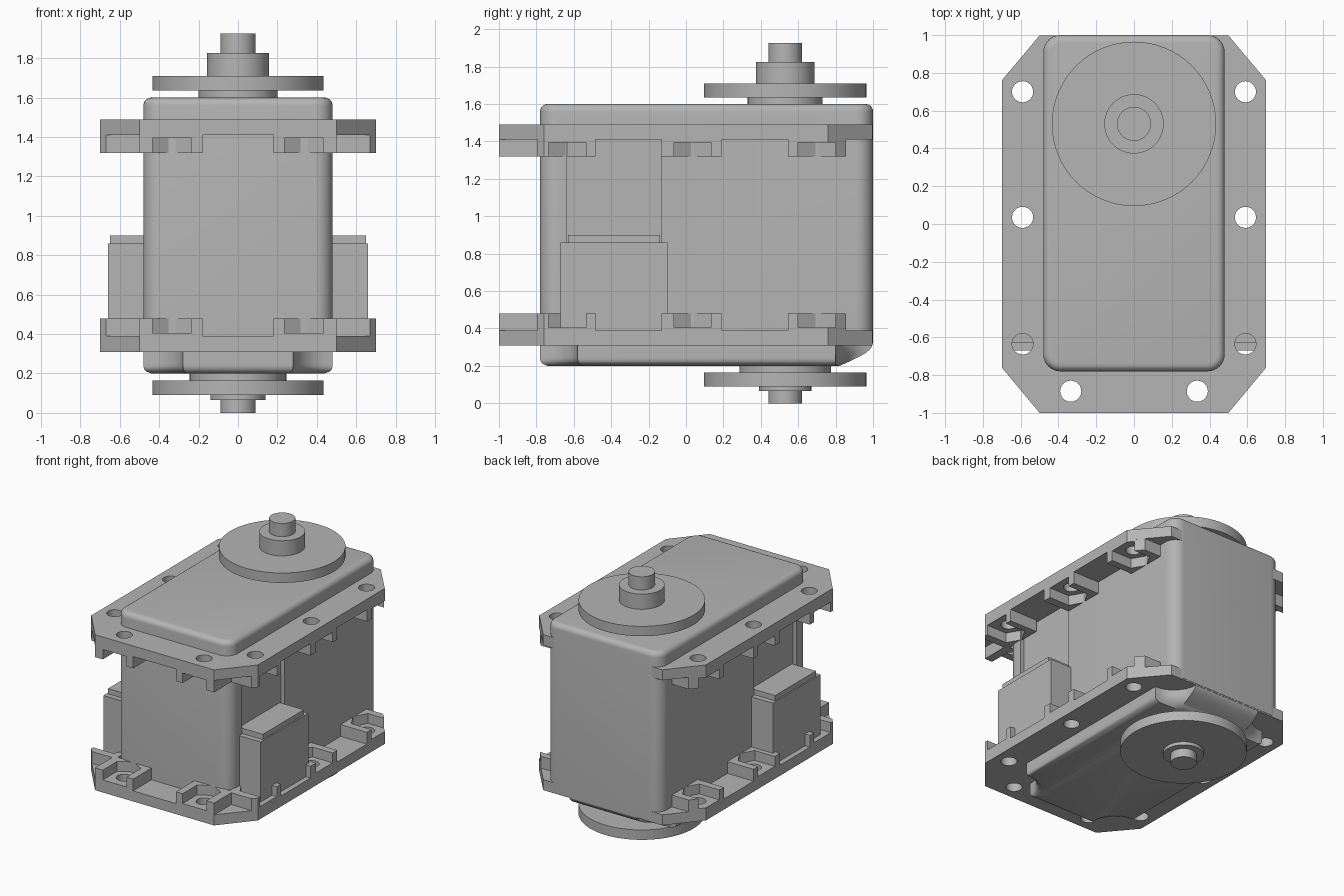
import bpy, bmesh, math
from mathutils import Matrix

if "Cube" in bpy.data.objects:
    bpy.data.objects.remove(bpy.data.objects["Cube"])

grey = bpy.data.materials.new("grey_plastic")
grey.diffuse_color = (0.46, 0.46, 0.46, 1)
grey.use_nodes = True
grey.node_tree.nodes["Principled BSDF"].inputs["Base Color"].default_value = grey.diffuse_color


def finish(name, bm):
    bmesh.ops.recalc_face_normals(bm, faces=bm.faces)
    me = bpy.data.meshes.new(name)
    bm.to_mesh(me)
    bm.free()
    me.materials.append(grey)
    ob = bpy.data.objects.new(name, me)
    bpy.context.collection.objects.link(ob)
    return ob


def activate(ob):
    bpy.ops.object.select_all(action='DESELECT')
    ob.select_set(True)
    bpy.context.view_layer.objects.active = ob


def smooth(ob):
    activate(ob)
    bpy.ops.object.shade_smooth_by_angle(angle=math.radians(35))


def prism(name, pts, z0, z1, fillet=0):
    """Extrude an outline from z0 to z1, optionally rounding the top rim."""
    bm = bmesh.new()
    f = bm.faces.new([bm.verts.new((x, y, z0)) for x, y in pts])
    r = bmesh.ops.extrude_face_region(bm, geom=[f])
    top = [v for v in r['geom'] if isinstance(v, bmesh.types.BMVert)]
    for v in top:
        v.co.z = z1
    if fillet:
        rim = [e for e in bm.edges if all(v in top for v in e.verts)]
        bmesh.ops.bevel(bm, geom=rim, offset=fillet, segments=5, profile=0.5, affect='EDGES')
    return finish(name, bm)


def rect(x0, x1, y0, y1):
    return [(x0, y0), (x1, y0), (x1, y1), (x0, y1)]


def arc(cx, cy, r, a0, a1, n=8):
    return [(cx + r * math.cos(math.radians(a0 + (a1 - a0) * i / n)),
             cy + r * math.sin(math.radians(a0 + (a1 - a0) * i / n))) for i in range(n + 1)]


def boolean(ob, tool, op):
    m = ob.modifiers.new("b", 'BOOLEAN')
    m.operation, m.object, m.solver = op, tool, 'EXACT'
    activate(ob)
    bpy.ops.object.modifier_apply(modifier=m.name)
    bpy.data.objects.remove(tool, do_unlink=True)


# Main case with rounded corners and a softened top rim
R = 0.09
case = prism("case", arc(0.48 - R, 1 - R, R, 0, 90) + arc(R - 0.48, 1 - R, R, 90, 180)
             + arc(R - 0.48, R - 0.78, R, 180, 270) + arc(0.48 - R, R - 0.78, R, 270, 360),
             0.32, 1.6, 0.04)
# Shallow recess above each connector
for s in (-1, 1):
    a, b = sorted((s * 0.45, s * 0.6))
    boolean(case, prism("recess", rect(a, b, -0.64, -0.13), 0.42, 1.41), 'DIFFERENCE')
smooth(case)

# Bottom cover: scalloped corners, rounded rim, back end curving up
outline = (arc(0.48, 1, 0.2, 270, 180) + arc(-0.48, 1, 0.2, 360, 270)
           + arc(-0.48, -0.78, 0.2, 90, 0) + arc(0.48, -0.78, 0.2, 180, 90))
bm = bmesh.new()
rings = []
N = 10
for i in range(N + 1):
    t = i / N
    z = 0.2 + 0.12 * t
    d = max(0, 0.04 - (z - 0.2))
    inset = 0.04 - math.sqrt(max(0, 0.04 ** 2 - d * d))
    k = 0.1 + 0.89 * math.sin(t * math.pi / 2)
    ring = []
    for x, y in outline:
        x *= 1 - inset / 0.48
        y = 0.8 + (y - 0.8) * k if y > 0.8 else y + inset * (0.8 - y) / 1.58
        ring.append(bm.verts.new((x, y, z)))
    rings.append(ring)
n = len(outline)
for a, b in zip(rings, rings[1:]):
    for j in range(n):
        bm.faces.new((a[j], a[(j + 1) % n], b[(j + 1) % n], b[j]))
bm.faces.new(rings[0])
bm.faces.new(rings[-1])
smooth(finish("bottom_cover", bm))

# Mounting flange: eight-sided plate, pads, nut pockets and screw holes
E = 0.998
flange = prism("bottom_flange", [(0.5, -1), (0.7, -0.76), (0.7, 0.76), (0.5, E),
                                 (-0.5, E), (-0.7, 0.76), (-0.7, -0.76), (-0.5, -1)], 0.31, 0.39)
pads = [rect(0.18, 0.5, -1, -0.77),
        [(0.47, -0.795), (0.671, -0.795), (0.7, -0.76), (0.7, -0.485), (0.47, -0.485)],
        rect(0.47, 0.7, -0.13, 0.19),
        [(0.47, 0.545), (0.7, 0.545), (0.7, 0.76), (0.62, 0.855), (0.47, 0.855)]]
pocket = [(-0.115, 0), (-0.058, -0.1), (0.2, -0.1), (0.2, 0.1), (-0.058, 0.1)]
holes = [(0.335, -0.885, True), (0.59, -0.635, False), (0.59, 0.035, False), (0.59, 0.70, False)]
for s in (-1, 1):
    for p in pads:
        boolean(flange, prism("pad", [(s * x, y) for x, y in p], 0.35, 0.48), 'UNION')
for s in (-1, 1):
    for hx, hy, front in holes:
        nut = [(hx + v, hy - u) if front else (hx + u, hy + v) for u, v in pocket]
        boolean(flange, prism("nut", [(s * x, y) for x, y in nut], 0.405, 0.55), 'DIFFERENCE')
        boolean(flange, prism("hole", arc(s * hx, hy, 0.056, 0, 345, 23), 0.2, 0.6), 'DIFFERENCE')
smooth(flange)

# Top flange is the same part mirrored in height
top = flange.copy()
top.data = flange.data.copy()
top.name = "top_flange"
top.data.transform(Matrix.Translation((0, 0, 1.8)) @ Matrix.Scale(-1, 4, (0, 0, 1)))
top.data.flip_normals()
bpy.context.collection.objects.link(top)

# Side connectors with a slightly smaller cap
for s, side in ((-1, "left"), (1, "right")):
    for part, x, y0, y1, z0, z1 in (("connector", 0.66, -0.67, -0.10, 0.385, 0.86),
                                    ("connector_cap", 0.65, -0.63, -0.14, 0.85, 0.90)):
        a, b = sorted((s * 0.44, s * x))
        prism(side + "_" + part, rect(a, b, y0, y1), z0, z1)

# Output discs, hubs and shafts
for name, r, z0, z1 in (("top_spacer", 0.2, 1.59, 1.635), ("top_disc", 0.435, 1.635, 1.71),
                        ("top_hub", 0.157, 1.71, 1.825), ("top_shaft", 0.09, 1.825, 1.925),
                        ("bottom_spacer", 0.245, 0.165, 0.21), ("bottom_disc", 0.435, 0.09, 0.165),
                        ("bottom_hub", 0.14, 0.065, 0.09), ("bottom_shaft", 0.09, 0, 0.065)):
    smooth(prism(name, arc(0, 0.53, r, 0, 354.375, 63), z0, z1))
